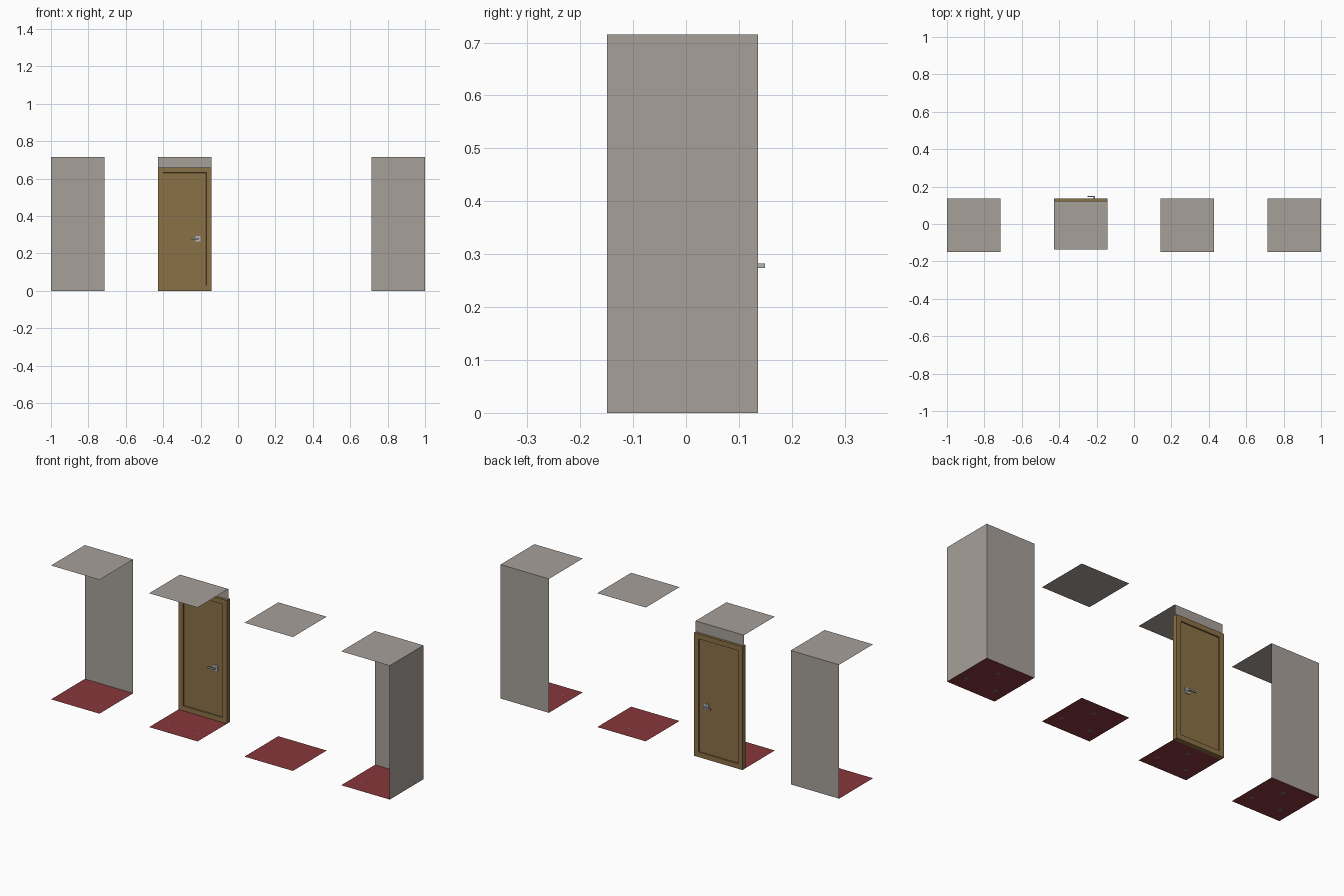
import bpy, bmesh, math
from mathutils import Matrix

if "Cube" in bpy.data.objects:
    bpy.data.objects.remove(bpy.data.objects["Cube"])

def mat(name, rgb):
    m = bpy.data.materials.new(name)
    m.diffuse_color = (*rgb, 1)
    m.use_nodes = True
    m.node_tree.nodes["Principled BSDF"].inputs["Base Color"].default_value = m.diffuse_color
    return m

PLASTER = mat("plaster_grey", (0.39, 0.352, 0.323))
CARPET = mat("carpet_red", (0.25, 0.038, 0.046))
WOOD = mat("door_brown", (0.26, 0.165, 0.062))
METAL = mat("handle_metal", (0.45, 0.46, 0.47))
SPOT = mat("spot_grey", (0.18, 0.16, 0.155))

def finish(name, bm, material):
    me = bpy.data.meshes.new(name)
    bm.to_mesh(me)
    bm.free()
    me.materials.append(material)
    ob = bpy.data.objects.new(name, me)
    bpy.context.collection.objects.link(ob)
    return ob

def sheet(name, corners, material):
    bm = bmesh.new()
    bm.faces.new([bm.verts.new(c) for c in corners])
    finish(name, bm, material)

def add_box(bm, lo, hi):
    c = [(a + b) / 2 for a, b in zip(lo, hi)]
    s = [b - a for a, b in zip(lo, hi)]
    bmesh.ops.create_cube(bm, size=1, matrix=Matrix.Translation(c) @ Matrix.Diagonal((*s, 1)))

def flat(name, x0, x1, y0, y1, z, material):
    sheet(name, [(x0, y0, z), (x1, y0, z), (x1, y1, z), (x0, y1, z)], material)

def back_wall(name, x0, x1, y, z0, z1):
    sheet(name, [(x0, y, z0), (x1, y, z0), (x1, y, z1), (x0, y, z1)], PLASTER)

S, H = 0.286, 0.715           # tile width, height
YF, YB = -0.149, 0.136        # front and back of tiles
DF, DW = -0.137, 0.123        # door tile front and wall plane
DOOR_TOP = 0.658

# Floors, ceilings and floor spots of the four corridor tiles
for i in range(4):
    x0 = -1 + i * (2 - S) / 3
    x1 = x0 + S
    y0, y1 = (DF, DW) if i == 1 else (YF, YB)
    flat(f"floor_{i+1}", x0, x1, y0, y1, 0.0005, CARPET)
    flat(f"ceiling_{i+1}", x0, x1, y0, y1, H, PLASTER)
    bm = bmesh.new()
    for u, v in ((0.22, 0.28), (0.53, 0.735), (0.83, 0.29)):
        for z, r in ((0.0, 0.011), (0.001, 0.004)):
            bmesh.ops.create_circle(bm, cap_ends=True, segments=10, radius=r,
                matrix=Matrix.Translation((x0 + u * S, y0 + v * (y1 - y0), z)))
    finish(f"floor_spots_{i+1}", bm, SPOT)

# Walls: straight tile, corner tile and the strip above the door
back_wall("back_wall_1", -1, -1 + S, YB, 0, H)
back_wall("back_wall_4", 1 - S, 1, YB, 0, H)
sheet("right_wall_4", [(1, YF, 0), (1, YB, 0), (1, YB, H), (1, YF, H)], PLASTER)
dx0 = -1 + (2 - S) / 3
dx1 = dx0 + S
back_wall("wall_above_door", dx0, dx1, DW, DOOR_TOP, H)

# Door frame with a recessed leaf
FY0, FY1, B = 0.110, 0.136, 0.038
bm = bmesh.new()
add_box(bm, (dx0, FY0, 0), (dx1, FY1, DOOR_TOP))
sides = [f for f in bm.faces if abs(f.normal.y) > 0.9]
for f in sides:
    bmesh.ops.inset_region(bm, faces=[f], thickness=B, depth=0)
    bmesh.ops.inset_region(bm, faces=[f], thickness=0.0005, depth=-0.007)
finish("door", bm, WOOD)

# Handle on both sides: plate, spindle and lever
hx, hz = -0.213, 0.278
for name, y, d in (("handle_back", FY1, 1), ("handle_front", FY0, -1)):
    bm = bmesh.new()
    for xa, xb, h, ya, yb in ((-0.013, 0.013, 0.015, -0.007, -0.003),
                              (-0.004, 0.004, 0.004, -0.004, 0.013),
                              (-0.036, 0.004, 0.004, 0.008, 0.013)):
        p, q = sorted((y + d * ya, y + d * yb))
        add_box(bm, (hx + xa, p, hz - h), (hx + xb, q, hz + h))
    finish(name, bm, METAL)
